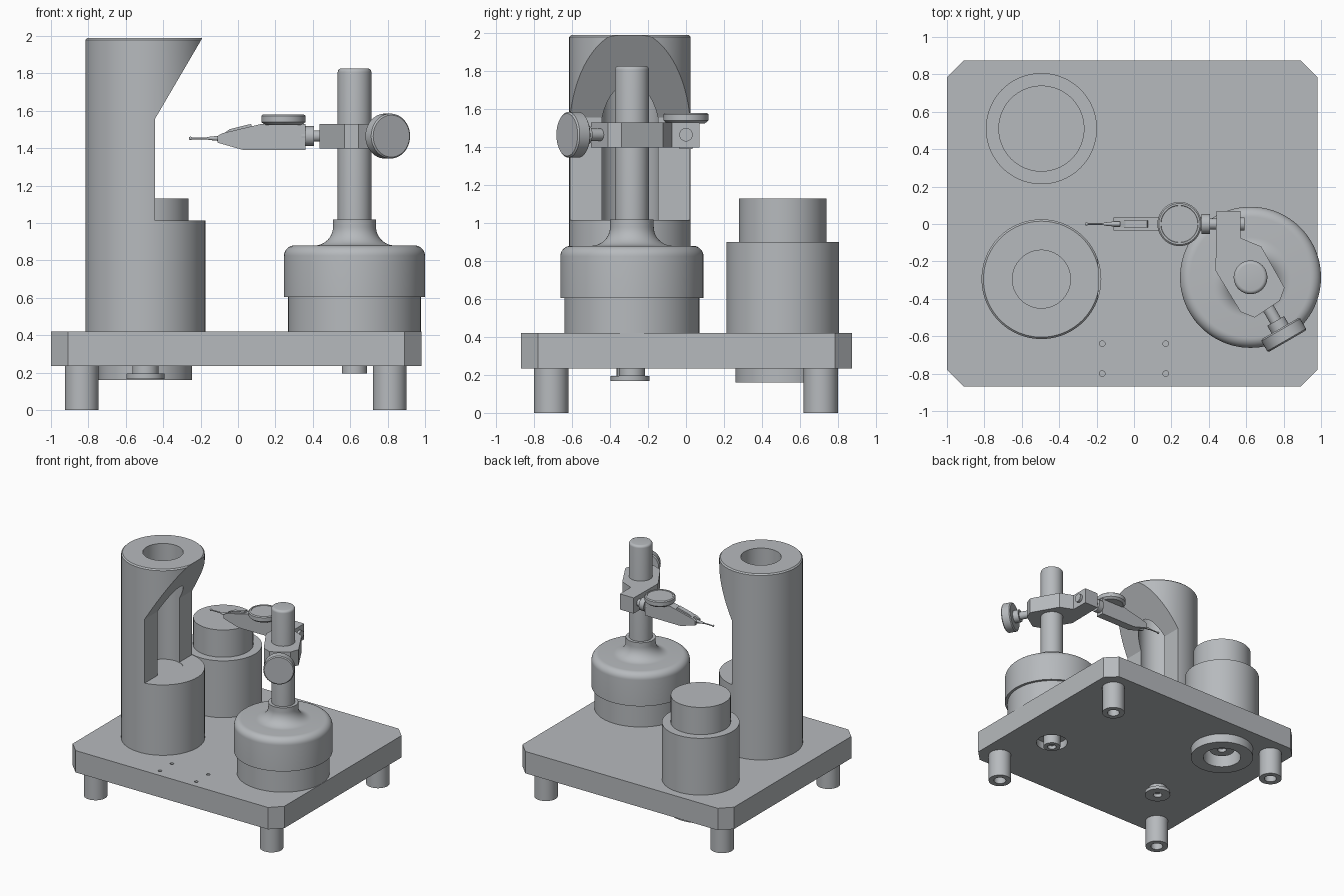
import bpy, bmesh, math
from mathutils import Vector

if "Cube" in bpy.data.objects:
    bpy.data.objects.remove(bpy.data.objects["Cube"])

grey = bpy.data.materials.new("machined grey")
grey.diffuse_color = (0.47, 0.49, 0.51, 1)
grey.use_nodes = True
grey.node_tree.nodes["Principled BSDF"].inputs["Base Color"].default_value = grey.diffuse_color


def finish(name, bm, smooth=True):
    bmesh.ops.remove_doubles(bm, verts=bm.verts, dist=1e-5)
    bmesh.ops.recalc_face_normals(bm, faces=bm.faces)
    me = bpy.data.meshes.new(name)
    bm.to_mesh(me)
    bm.free()
    me.materials.append(grey)
    ob = bpy.data.objects.new(name, me)
    bpy.context.collection.objects.link(ob)
    if smooth:
        shade(ob)
    return ob


def shade(ob):
    bpy.ops.object.select_all(action='DESELECT')
    ob.select_set(True)
    bpy.context.view_layer.objects.active = ob
    bpy.ops.object.shade_smooth_by_angle(angle=math.radians(30))


def lathe(name, profile, origin, axis=(0, 0, 1), steps=96):
    """Revolve (radius, height) points around an axis through origin."""
    bm = bmesh.new()
    vs = [bm.verts.new((r, 0, h)) for r, h in profile]
    es = [bm.edges.new(p) for p in zip(vs, vs[1:])]
    bmesh.ops.spin(bm, geom=vs + es, cent=(0, 0, 0), axis=(0, 0, 1),
                   angle=math.tau, steps=steps, use_duplicate=False)
    rot = Vector((0, 0, 1)).rotation_difference(Vector(axis)).to_matrix()
    for v in bm.verts:
        v.co = rot @ v.co + Vector(origin)
    return finish(name, bm)


def rod(name, r, h0, h1, origin, axis=(0, 0, 1), steps=64):
    return lathe(name, [(0, h0), (r, h0), (r, h1), (0, h1)], origin, axis, steps)


def prism(name, pts, lo, hi, along='z'):
    """Extrude an outline: xy along z, or xz along y."""
    bm = bmesh.new()
    put = (lambda a, b, t: (a, b, t)) if along == 'z' else (lambda a, b, t: (a, t, b))
    face = bm.faces.new([bm.verts.new(put(a, b, lo)) for a, b in pts])
    new = bmesh.ops.extrude_face_region(bm, geom=[face])['geom']
    d = Vector(put(0, 0, hi - lo))
    bmesh.ops.translate(bm, vec=d, verts=[g for g in new if isinstance(g, bmesh.types.BMVert)])
    return finish(name, bm, False)


def cut(target, cutters):
    bpy.context.view_layer.objects.active = target
    for c in cutters:
        m = target.modifiers.new("cut", 'BOOLEAN')
        m.operation, m.solver, m.object = 'DIFFERENCE', 'EXACT', c
        bpy.ops.object.modifier_apply(modifier=m.name)
        bpy.data.objects.remove(c)
    shade(target)


def arc(cx, cz, r, a0, a1, n=8):
    return [(cx + r * math.cos(math.radians(a0 + (a1 - a0) * i / n)),
             cz + r * math.sin(math.radians(a0 + (a1 - a0) * i / n))) for i in range(n + 1)]


COL = (-0.495, -0.295, 0)      # column axis
BACK = (-0.495, 0.51, 0)       # rear pot axis
STAND = (0.623, -0.285, 0)     # indicator stand axis
Z0, Z1 = 0.235, 0.42           # plate bottom and top

# Base plate with chamfered corners
x0, x1, y0, y1, c = -1.0, 0.98, -0.87, 0.875, 0.09
plate = prism("base_plate", [(x0 + c, y0), (x1 - c, y0), (x1, y0 + c), (x1, y1 - c),
                             (x1 - c, y1), (x0 + c, y1), (x0, y1 - c), (x0, y0 + c)], Z0, Z1)
cut(plate, [rod("hole", 0.015, 0.36, 0.5, (x, y, 0), steps=24)
            for x in (-0.17, 0.17) for y in (-0.64, -0.8)]
    + [rod("recess", 0.125, 0.1, 0.3, STAND), rod("recess", 0.15, 0.1, 0.3, BACK)])

# Feet with bottom sockets
for x in (-0.835, 0.812):
    for y in (-0.71, 0.71):
        lathe("foot", [(0, 0.06), (0.048, 0.06), (0.048, 0), (0.09, 0), (0.09, Z0), (0, Z0)],
              (x, y, 0), steps=48)

# Bored column with open front
column = lathe("column", [(0, Z1), (0.32, Z1), (0.32, 1.98), (0.31, 1.99), (0.155, 1.99),
                          (0.155, 1.012), (0, 1.012)], COL)
cut(column, [prism("column_cutter", [(-0.445, 1.015), (0.1, 1.015), (0.1, 2.485),
                                     (-0.195, 1.982), (-0.445, 1.555)], -0.8, 0.2, 'y')])

# Rear stepped pot, with hollow ring below the plate
lathe("rear_pot", [(0, Z1), (0.297, Z1), (0.297, 0.9), (0.23, 0.9), (0.23, 1.13), (0, 1.13)], BACK)
lathe("rear_ring", [(0.15, Z0), (0.25, Z0), (0.25, 0.16), (0.15, 0.16), (0.15, Z0)], BACK)


# Bolts under the plate, each with a hexagon socket
def bolt(name, origin, head, stem, z_head, z_stem, top):
    lathe(name, [(0, z_head + 0.03), (0.035, z_head + 0.03), (0.035, z_head), (head, z_head),
                 (head, z_stem), (stem, z_stem), (stem, top), (0, top)], origin, steps=48)


bolt("column_bolt", COL, 0.102, 0.07, 0.167, 0.195, Z0)
bolt("rear_bolt", BACK, 0.1, 0.065, 0.23, 0.26, 0.3)
bolt("stand_bolt", STAND, 0.068, 0.068, 0.195, 0.24, 0.3)

# Stand base: step, rounded shoulder, flared neck
lathe("stand_base", [(0, Z1), (0.355, Z1), (0.355, 0.605), (0.377, 0.605)]
      + arc(0.322, 0.825, 0.055, 0, 90)
      + arc(0.215, 0.98, 0.1, 270, 180, 12) + [(0.115, 1.02), (0, 1.02)], STAND)
lathe("stand_post", [(0, 1.0), (0.09, 1.0)] + arc(0.07, 1.807, 0.02, 0, 90, 5) + [(0, 1.827)], STAND)

# Clamp around the post
ZC = 1.465
clamp = prism("clamp", [(0.441, 0.07), (0.57, 0.07), (0.57, -0.075), (0.68, -0.12),
                        (0.805, -0.34), (0.78, -0.41), (0.645, -0.5), (0.57, -0.47),
                        (0.436, -0.25)], 1.398, 1.53)
# Clamp screw and knob
lathe("clamp_knob", [(0, -0.2), (0.032, -0.2), (0.032, -0.085), (0.052, -0.085), (0.052, -0.038),
                     (0.11, -0.038), (0.12, -0.03), (0.12, 0.032), (0.112, 0.04), (0, 0.04)],
      (0.80, -0.592, ZC), (0.5, -0.866, 0))
# Holder pin through the clamp, with collar
lathe("holder_pin", [(0, 0.34), (0.035, 0.34), (0.035, 0.36), (0.053, 0.36), (0.053, 0.405),
                     (0.03, 0.405), (0.03, 0.45), (0.035, 0.45), (0.035, 0.592), (0, 0.592)],
      (0, 0, ZC), (1, 0, 0), 48)

# Indicator body with forked nose
body = prism("indicator_body", [(0.36, 1.39), (0.03, 1.39), (-0.11, 1.43), (-0.11, 1.465),
                                (-0.085, 1.48), (0.125, 1.53), (0.36, 1.53)], -0.034, 0.034, 'y')
cut(body, [prism("nose_slot", [(-0.2, 1.3), (-0.06, 1.3), (-0.06, 1.6), (-0.2, 1.6)],
                 -0.014, 0.014, 'y')])
prism("nose_strip", [(-0.075, 1.48), (0.075, 1.515), (0.07, 1.53), (-0.045, 1.502)], -0.02, 0.02, 'y')
# Dial
lathe("dial", [(0, 1.525), (0.1, 1.525), (0.118, 1.54), (0.118, 1.573), (0.11, 1.58),
               (0.1, 1.58), (0.098, 1.576), (0, 1.576)], (0.243, 0, 0))
# Stylus with ball tip
lathe("stylus", arc(0, -0.254, 0.009, -90, 30, 6) + [(0.005, -0.245), (0.005, -0.17), (0.009, -0.15),
      (0.013, -0.11), (0.013, -0.05), (0, -0.05)], (0, 0, 1.453), (1, 0, 0), 24)
